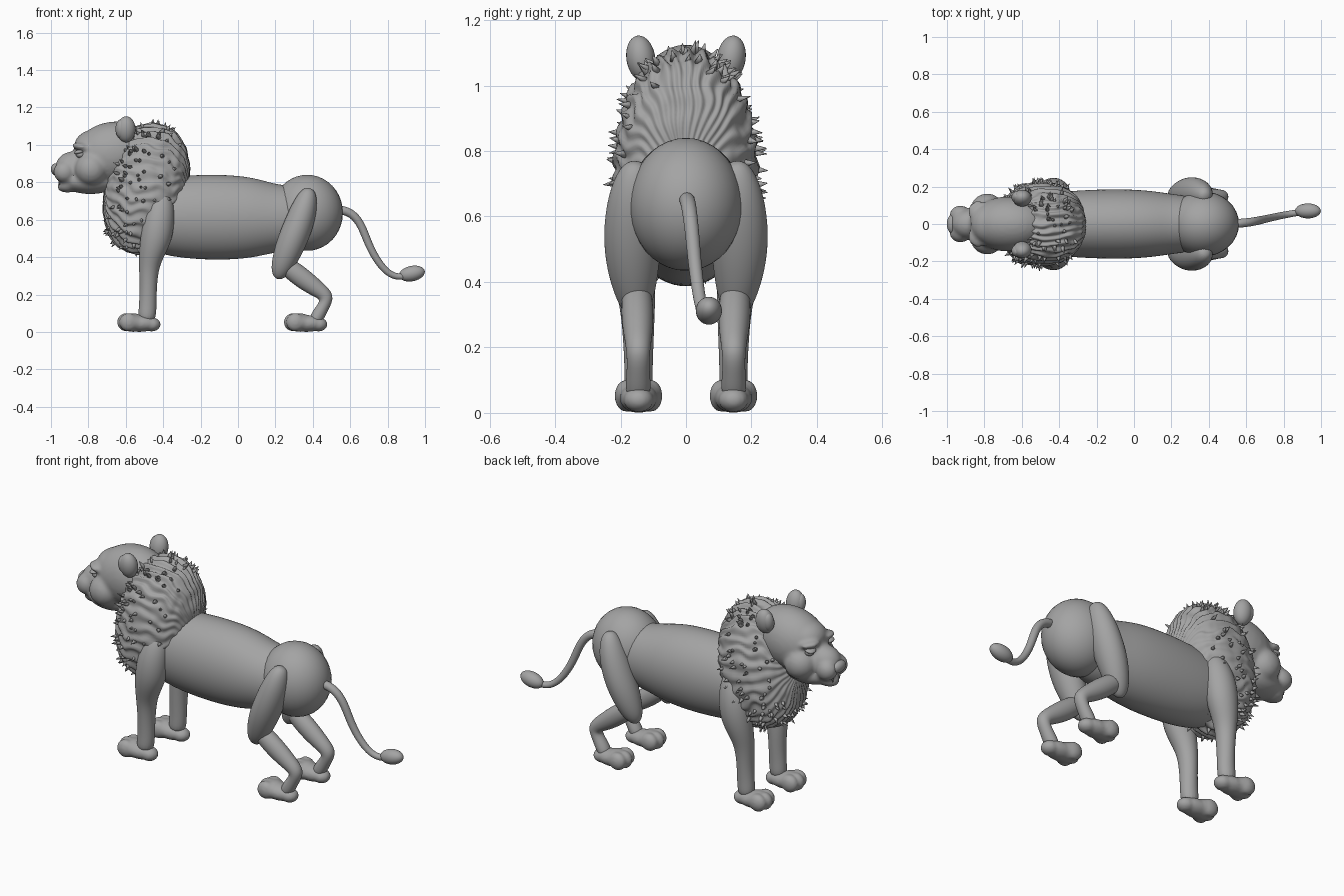
import bpy, bmesh, math, random
from mathutils import Matrix, Vector, noise

if "Cube" in bpy.data.objects:
    bpy.data.objects.remove(bpy.data.objects["Cube"])

random.seed(4)
grey = bpy.data.materials.new("dark_grey")
grey.diffuse_color = (.37, .37, .37, 1)
grey.use_nodes = True
grey.node_tree.nodes["Principled BSDF"].inputs["Base Color"].default_value = grey.diffuse_color


def finish(bm, name, mirror=False, subsurf=0, voxel=0):
    bmesh.ops.recalc_face_normals(bm, faces=bm.faces)
    mesh = bpy.data.meshes.new(name)
    bm.to_mesh(mesh)
    bm.free()
    mesh.materials.append(grey)
    ob = bpy.data.objects.new(name, mesh)
    bpy.context.collection.objects.link(ob)
    if voxel:
        m = ob.modifiers.new("Fuse", 'REMESH')
        m.mode, m.voxel_size, m.use_smooth_shade = 'VOXEL', voxel, True
        m = ob.modifiers.new("Soften", 'SMOOTH')
        m.factor, m.iterations = 0.5, 5
    if subsurf:
        m = ob.modifiers.new("Round", 'SUBSURF')
        m.levels = m.render_levels = subsurf
    if mirror:
        ob.modifiers.new("Mirror", 'MIRROR').use_axis = (False, True, False)
    for p in mesh.polygons:
        p.use_smooth = True
    return ob


def ball(bm, loc, size, tilt=0, roll=0):
    mat = (Matrix.Translation(loc) @ Matrix.Rotation(tilt, 4, 'Y')
           @ Matrix.Rotation(roll, 4, 'X') @ Matrix.Diagonal((*size, 1)))
    bmesh.ops.create_uvsphere(bm, u_segments=32, v_segments=20, radius=1, matrix=mat)


def balls(name, items, **kw):
    bm = bmesh.new()
    for it in items:
        ball(bm, *it)
    return finish(bm, name, **kw)


def limb(name, rings, mirror=False, n=16):
    """Loft through rings of (x, y, z, radius in side view, radius along y)."""
    bm = bmesh.new()
    pts = [Vector(r[:3]) for r in rings]
    loops = []
    for i, r in enumerate(rings):
        t = (pts[min(i + 1, len(pts) - 1)] - pts[max(i - 1, 0)]).normalized()
        up = t.cross(Vector((0, 1, 0))).normalized()
        side = up.cross(t)
        loops.append([bm.verts.new(pts[i] + 1.025 * (up * r[3] * math.cos(a) + side * r[4] * math.sin(a)))
                      for a in (2 * math.pi * k / n for k in range(n))])
    for a, b in zip(loops, loops[1:]):
        for k in range(n):
            bm.faces.new((a[k], a[(k + 1) % n], b[(k + 1) % n], b[k]))
    bm.faces.new(loops[0])
    bm.faces.new(loops[-1])
    return finish(bm, name, mirror, subsurf=2)


# Torso and rump
limb("body", [(-.58, 0, .63, .10, .09), (-.52, 0, .625, .17, .15), (-.36, 0, .616, .218, .178),
              (-.1, 0, .613, .231, .188), (.08, 0, .611, .216, .18), (.2, 0, .607, .18, .16),
              (.3, 0, .61, .172, .15), (.4, 0, .61, .1, .1)])
balls("rump", [((.37, 0, .637), (.191, .174, .203))])

# Hind legs
limb("thigh", [(.385, .15, .768, .015, .015), (.378, .155, .748, .045, .048), (.355, .16, .66, .072, .08),
               (.312, .165, .54, .08, .089), (.27, .162, .44, .076, .08), (.235, .155, .35, .06, .058),
               (.217, .15, .305, .04, .036), (.21, .148, .283, .014, .014)], True)
limb("hind_lower_leg", [(.215, .15, .385, .03, .03), (.25, .15, .36, .05, .047), (.34, .148, .29, .056, .05),
                        (.425, .146, .228, .045, .042), (.482, .146, .185, .042, .035),
                        (.453, .146, .13, .032, .034), (.42, .146, .075, .038, .04),
                        (.4, .146, .04, .025, .03)], True)

# Front legs
limb("front_leg", [(-.40, .14, .76, .02, .02), (-.405, .15, .72, .06, .055), (-.42, .165, .62, .083, .08),
                   (-.435, .17, .51, .086, .08), (-.462, .16, .42, .068, .067), (-.478, .148, .34, .052, .054),
                   (-.48, .145, .22, .044, .046), (-.483, .145, .12, .048, .042), (-.49, .145, .05, .045, .045)], True)

# Paws with toes
for name, x in (("front_paw", -.527), ("hind_paw", .365)):
    balls(name, [((x, .145, .045), (.1, .058, .045)), ((x + .065, .145, .04), (.048, .046, .038)),
                 ((x - .035, .145, .05), (.065, .066, .05))]
          + [((x - .058 - .012 * (k == 0), .145 + .038 * k, .052), (.05, .035, .049)) for k in (-1, 0, 1)],
          mirror=True, voxel=.008)

# Head, fused from overlapping forms
pair = lambda x, y, z, s, t=0: [((x, y, z), s, t), ((x, -y, z), s, t)]
balls("head", [((-.67, 0, .955), (.215, .147, .168), -.2), ((-.77, 0, .995), (.105, .105, .085)),
               ((-.88, 0, .885), (.095, .08, .08)), ((-.79, 0, .805), (.15, .108, .068)),
               ((-.89, 0, .79), (.078, .062, .042), -.25)]
      + pair(-.785, .08, .87, (.088, .083, .088)) + pair(-.928, .046, .855, (.058, .053, .058))
      + pair(-.83, .068, .988, (.058, .056, .022), .2), voxel=.011)
balls("nose", [((-.97, 0, .868), (.03, .052, .034), -.3)])
balls("eye", [((-.842, .082, .948), (.025, .025, .019))], mirror=True)
balls("eyelid", [((-.85, .083, .962), (.028, .032, .012), -.2)], mirror=True)
bm = bmesh.new()
bmesh.ops.create_cone(bm, cap_ends=True, segments=12, radius1=.002, radius2=.009, depth=.035,
                      matrix=Matrix.Translation((-.955, .03, .803)))
finish(bm, "fang", mirror=True)

# Ears, cupped towards the front
balls("ear", [((-.598, .138, 1.083), (.05, .044, .07), 0, -.15)], mirror=True)
balls("ear_rim", [((-.625, .143, 1.085), (.03, .032, .052), 0, -.15)], mirror=True)

# Mane: ridged, tilted ellipsoid with its poles front and back
tilt = Matrix.Translation((-.49, 0, .765)) @ Matrix.Rotation(.19, 4, 'Y')


def mane_point(p, ridges=True):
    q = Vector([math.copysign(abs(c) ** .9, c) for c in p])
    theta = math.atan2(p.y, p.z)
    rim = math.sqrt(max(0, 1 - p.x ** 2))
    wave = math.sin(32 * theta + 5 * noise.noise(p * 2.5)) * rim + .8 * noise.noise(p * 6)
    s = 1 + (.026 * wave if ridges else 0)
    return tilt @ Vector((q.x * .222 * s, q.y * (.219 - .02 * p.z) * s, q.z * .347 * s))


bm = bmesh.new()
bmesh.ops.create_uvsphere(bm, u_segments=200, v_segments=64, radius=1,
                          matrix=Matrix.Rotation(math.pi / 2, 4, 'Y'))
for v in bm.verts:
    v.co = mane_point(v.co.normalized())
finish(bm, "mane")

# Hair tips scattered over the mane
bm = bmesh.new()
count = 0
while count < 210:
    p = Vector([random.gauss(0, 1) for _ in range(3)]).normalized()
    if not -.8 < p.x < .6:
        continue
    n = tilt.to_3x3() @ Vector((p.x / .222, p.y / .219, p.z / .347)).normalized()
    n = (n + Vector([random.uniform(-.25, .25) for _ in range(3)])).normalized()
    h = random.uniform(.03, .045)
    mat = Matrix.Translation(mane_point(p, False) + n * h * .25) @ n.to_track_quat('Z', 'Y').to_matrix().to_4x4()
    bmesh.ops.create_cone(bm, cap_ends=True, segments=8, radius1=random.uniform(.011, .015),
                          radius2=.001, depth=h, matrix=mat)
    count += 1
finish(bm, "mane_tips")

# Tail and tuft
limb("tail", [(.53, 0, .655, .024, .024), (.575, .005, .648, .024, .024), (.625, .01, .622, .023, .023),
              (.665, .018, .56, .022, .022), (.695, .025, .475, .021, .021), (.735, .034, .395, .02, .02),
              (.785, .045, .328, .019, .019), (.84, .055, .292, .018, .018), (.9, .065, .298, .018, .018),
              (.94, .07, .31, .016, .016)], n=12)
balls("tail_tuft", [((.93, .07, .312), (.07, .04, .041), -.2)])
